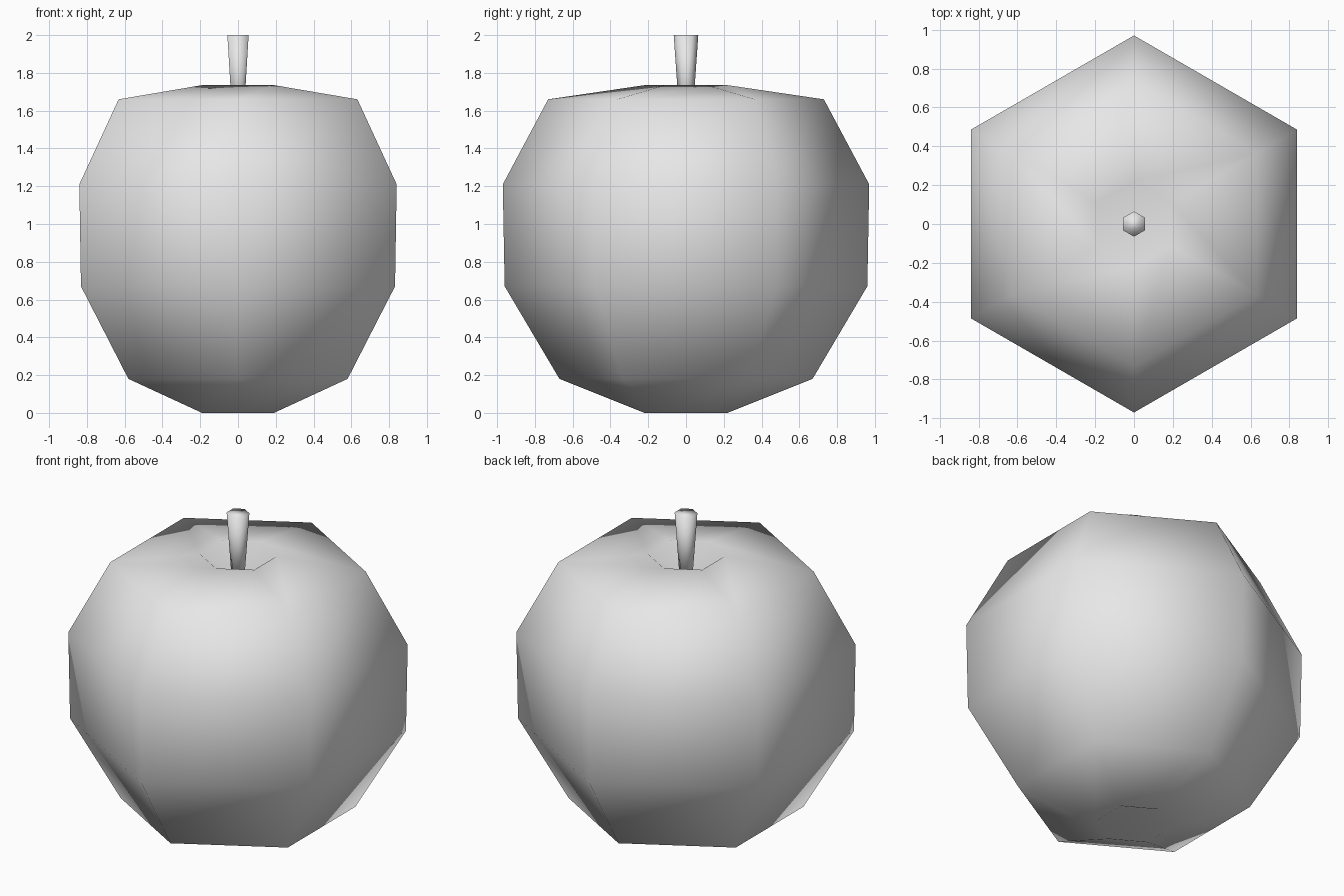
import bpy, bmesh, math

default = bpy.data.objects.get("Cube")
if default:
    bpy.data.objects.remove(default, do_unlink=True)

grey = bpy.data.materials.new("light_grey")
grey.use_nodes = True
colour = (0.8, 0.8, 0.8, 1.0)
grey.diffuse_color = colour
grey.node_tree.nodes["Principled BSDF"].inputs["Base Color"].default_value = colour

SIDES = 6


def lathe(name, profile):
    """Turn a (radius, height) profile, bottom to top, into a closed six-sided solid."""
    bm = bmesh.new()
    rings = []
    for r, z in profile:
        if r == 0:
            rings.append([bm.verts.new((0, 0, z))] * SIDES)
            continue
        angles = [math.pi / 2 + math.tau * i / SIDES for i in range(SIDES)]
        rings.append([bm.verts.new((r * math.cos(a), r * math.sin(a), z)) for a in angles])
    for low, high in zip(rings, rings[1:]):
        for i in range(SIDES):
            j = (i + 1) % SIDES
            corners = dict.fromkeys((low[i], low[j], high[j], high[i]))
            bm.faces.new(list(corners))
    # Cap open ends
    for ring in (rings[0], rings[-1]):
        if ring[0] is not ring[1]:
            bm.faces.new(ring)
    bmesh.ops.recalc_face_normals(bm, faces=bm.faces)
    for face in bm.faces:
        face.smooth = True
    mesh = bpy.data.meshes.new(name)
    bm.to_mesh(mesh)
    bm.free()
    mesh.materials.append(grey)
    obj = bpy.data.objects.new(name, mesh)
    bpy.context.collection.objects.link(obj)
    return obj


# Fruit body with a dimple at each pole
lathe("apple_body", [(0, 0.1), (0.22, 0), (0.67, 0.18), (0.96, 0.67), (0.97, 1.21),
                     (0.73, 1.66), (0.22, 1.735), (0, 1.59)])

# Stem, flaring towards its top and rooted in the dimple
lathe("stem", [(0.035, 1.57), (0.065, 2.0)])
